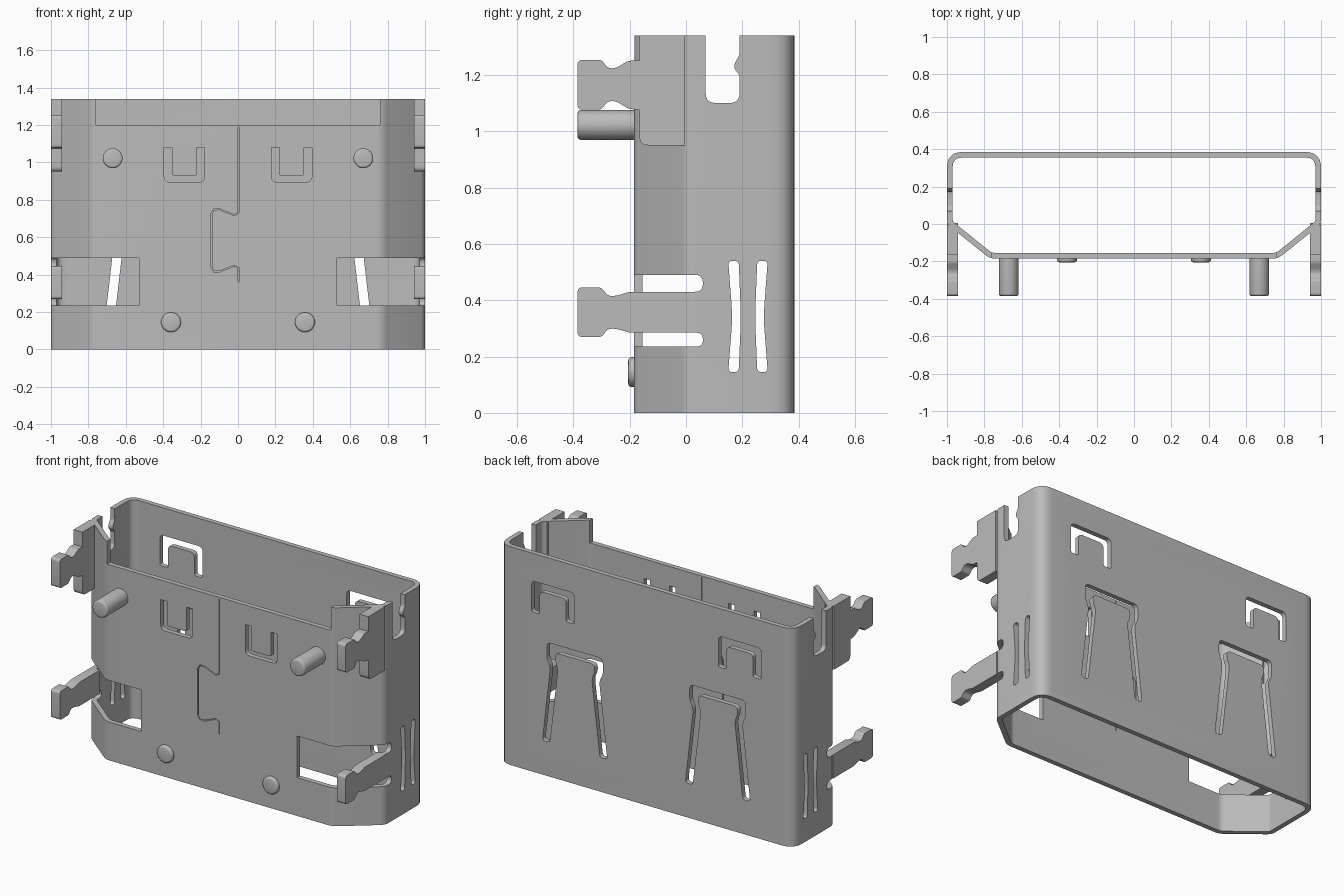
import bpy, bmesh
from math import pi
from mathutils import Vector, Matrix

cube = bpy.data.objects.get("Cube")
if cube:
    bpy.data.objects.remove(cube, do_unlink=True)

metal = bpy.data.materials.new("satin grey metal")
metal.use_nodes = True
GREY = (0.5, 0.5, 0.5, 1)
metal.diffuse_color = GREY
metal.node_tree.nodes["Principled BSDF"].inputs["Base Color"].default_value = GREY

HEIGHT, WALL = 1.34, 0.03


def rounded(pts, steps=5):
    """Round each corner (u, v, r) by tangent length r."""
    out = []
    for i, p in enumerate(pts):
        c, r = Vector(p[:2]), (p[2] if len(p) > 2 else 0)
        if not r:
            out.append(c)
            continue
        a = c + (Vector(pts[i - 1][:2]) - c).normalized() * r
        b = c + (Vector(pts[(i + 1) % len(pts)][:2]) - c).normalized() * r
        for k in range(steps + 1):
            t = k / steps
            out.append(a * (1 - t) ** 2 + c * 2 * t * (1 - t) + b * t * t)
    return out


def prism(bm, pts, axis, lo, hi, side=1):
    """Extrude an outline along x (u=y, v=z) or y (u=x, v=z)."""
    def put(p, d):
        x, y = (d, p[0]) if axis == "x" else (p[0], d)
        return bm.verts.new((x * side, y, p[1]))
    a, b = [put(p, lo) for p in pts], [put(p, hi) for p in pts]
    bm.faces.new(a)
    bm.faces.new(b[::-1])
    for i in range(len(a)):
        j = (i + 1) % len(a)
        bm.faces.new((a[i], b[i], b[j], a[j]))


def finish(name, bm, recalc=True):
    if recalc:
        bmesh.ops.recalc_face_normals(bm, faces=bm.faces)
    mesh = bpy.data.meshes.new(name)
    bm.to_mesh(mesh)
    bm.free()
    mesh.materials.append(metal)
    ob = bpy.data.objects.new(name, mesh)
    bpy.context.collection.objects.link(ob)
    return ob


def smooth(ob):
    bpy.ops.object.select_all(action="DESELECT")
    ob.select_set(True)
    bpy.context.view_layer.objects.active = ob
    bpy.ops.object.shade_smooth_by_angle(angle=0.6)


def u_slot(centre, outer, inner, flip=False):
    """Slot around a tongue; outer and inner are half outlines (dx, z, r)."""
    left = lambda h: [(centre - p[0],) + p[1:] for p in h]
    right = lambda h: [(centre + p[0],) + p[1:] for p in h]
    return rounded(left(outer) + right(outer)[::-1] + right(inner) + left(inner)[::-1])


# Folded shell: rounded back, straight sides, slanted front corners
half = [(0.77, -0.185, 0.03), (1, 0, 0.03), (1, 0.385, 0.085)]
outline = rounded(half + [(-x, y, r) for x, y, r in half[::-1]], 7)
bm = bmesh.new()
low = [bm.verts.new((p.x, p.y, 0)) for p in outline]
top = [bm.verts.new((p.x, p.y, HEIGHT)) for p in outline]
for i in range(len(low)):
    j = (i + 1) % len(low)
    bm.faces.new((low[i], low[j], top[j], top[i]))
shell = finish("shell", bm, recalc=False)
solid = shell.modifiers.new("wall", "SOLIDIFY")
solid.thickness, solid.offset, solid.use_even_offset = WALL, -1, True

# Openings cut from the shell
bm = bmesh.new()
FRONT, BACK = (-0.3, -0.12), (0.32, 0.45)
prism(bm, [(-0.76, 1.2), (0.76, 1.2), (0.76, 1.5), (-0.76, 1.5)], "y", *FRONT)

window = rounded([(-0.3, 0.235), (0.06, 0.235, 0.024), (0.06, 0.285, 0.024), (0, 0.285),
                  (0, 0.43), (0.06, 0.43, 0.028), (0.06, 0.49, 0.028), (-0.3, 0.49)])
notch = rounded([(0.07, 1.5), (0.07, 1.1, 0.035), (0.19, 1.1, 0.035), (0.19, 1.2, 0.01),
                 (0.172, 1.22, 0.01), (0.172, 1.24, 0.01), (0.19, 1.27, 0.01), (0.19, 1.5)])
slot = [(0.15, 0.54, 0.015), (0.187, 0.54, 0.015), (0.195, 0.34, 0.05),
        (0.187, 0.145, 0.015), (0.15, 0.145, 0.015), (0.165, 0.34, 0.05)]
for s in (1, -1):
    prism(bm, window, "x", 0.53, 1.1, s)
    prism(bm, notch, "x", 0.9, 1.1, s)
    prism(bm, rounded(slot), "x", 0.9, 1.1, s)
    prism(bm, rounded([(0.44 - y, z, r) for y, z, r in slot]), "x", 0.9, 1.1, s)
    # Small and large spring tongues in the back
    prism(bm, u_slot(0.634, [(0.145, 0.98, 0.015), (0.145, 1.17, 0.03)],
                     [(0.09, 0.98, 0.015), (0.09, 1.12, 0.03)]), "y", *BACK, s)
    prism(bm, u_slot(0.485, [(0.22, 0.21, 0.02), (0.165, 0.68, 0.03), (0.19, 0.72, 0.02),
                             (0.19, 0.82, 0.03)],
                     [(0.17, 0.21, 0.02), (0.115, 0.68, 0.03), (0.135, 0.72, 0.02),
                      (0.135, 0.77, 0.03)]), "y", *BACK, s)
    # Upright U slots in the front
    prism(bm, u_slot(0.287, [(0.108, 1.08), (0.108, 0.895, 0.03)],
                     [(0.066, 1.08), (0.066, 0.93, 0.01)]), "y", *FRONT, s)

# Dovetail seam as a hairline gap
tail = [(0, 0.73), (-0.02, 0.72), (-0.1, 0.752), (-0.13, 0.75), (-0.145, 0.725)]
path = [(0, 1.19)] + tail + [(x, 1.165 - z) for x, z in tail[::-1]] + [(0, 0.36)]
path = [Vector(p) for p in path]
edge = []
for i, p in enumerate(path):
    d = (path[min(i + 1, len(path) - 1)] - path[max(i - 1, 0)]).normalized()
    edge.append(p + Vector((-d.y, d.x)) * 0.005)
prism(bm, path + edge[::-1], "y", *FRONT)
cutter = finish("shell_cutter", bm)
cutter.hide_render = True

cut = shell.modifiers.new("openings", "BOOLEAN")
cut.operation, cut.solver, cut.object = "DIFFERENCE", "EXACT", cutter
graph = bpy.context.evaluated_depsgraph_get()
graph.update()
result = bpy.data.meshes.new_from_object(shell.evaluated_get(graph))
shell.modifiers.clear()
shell.data = result
bpy.data.objects.remove(cutter, do_unlink=True)
smooth(shell)


def tab_head(z):
    """Locking tab outline running out along the top and back below."""
    up = [(-0.205, 0.085, 0.01), (-0.25, 0.058, 0.015), (-0.277, 0.058, 0.015),
          (-0.3, 0.088, 0.01), (-0.385, 0.088, 0.018)]
    return [(y, z + h, r) for y, h, r in up] + [(y, z - h, r) for y, h, r in up[::-1]]


# Side plates with upper tabs, and lower arms with matching tabs
upper = [(-0.005, HEIGHT), (-0.165, HEIGHT), (-0.165, 1.25)] + tab_head(1.165) + [
    (-0.165, 1.075), (-0.165, 0.95, 0.03), (-0.005, 0.95)]
lower = [(0.005, 0.43), (-0.2, 0.43)] + tab_head(0.357)[1:-1] + [(-0.2, 0.285), (0.005, 0.285)]
for s, label in ((1, "left"), (-1, "right")):
    for part, pts in (("upper_tab", upper), ("lower_tab", lower)):
        bm = bmesh.new()
        prism(bm, rounded(pts), "x", 0.94, 1, s)
        smooth(finish(f"{label}_{part}", bm))


def peg(name, x, z, tip):
    """Round peg standing out of the front wall with a softened tip."""
    start = -0.17
    bm = bmesh.new()
    bmesh.ops.create_cone(bm, cap_ends=True, segments=40, radius1=0.053, radius2=0.053,
                          depth=start - tip)
    rim = [e for e in bm.edges if all(v.co.z > 0 for v in e.verts)]
    bmesh.ops.bevel(bm, geom=rim, offset=0.012, segments=3, profile=0.5, affect="EDGES")
    bm.transform(Matrix.Translation((x, (start + tip) / 2, z)) @ Matrix.Rotation(pi / 2, 4, "X"))
    smooth(finish(name, bm))


# Long locating pins and shallow bosses on the front
for s, label in ((1, "left"), (-1, "right")):
    peg(f"{label}_pin", s * 0.67, 1.022, -0.385)
    peg(f"{label}_boss", s * 0.358, 0.145, -0.205)
